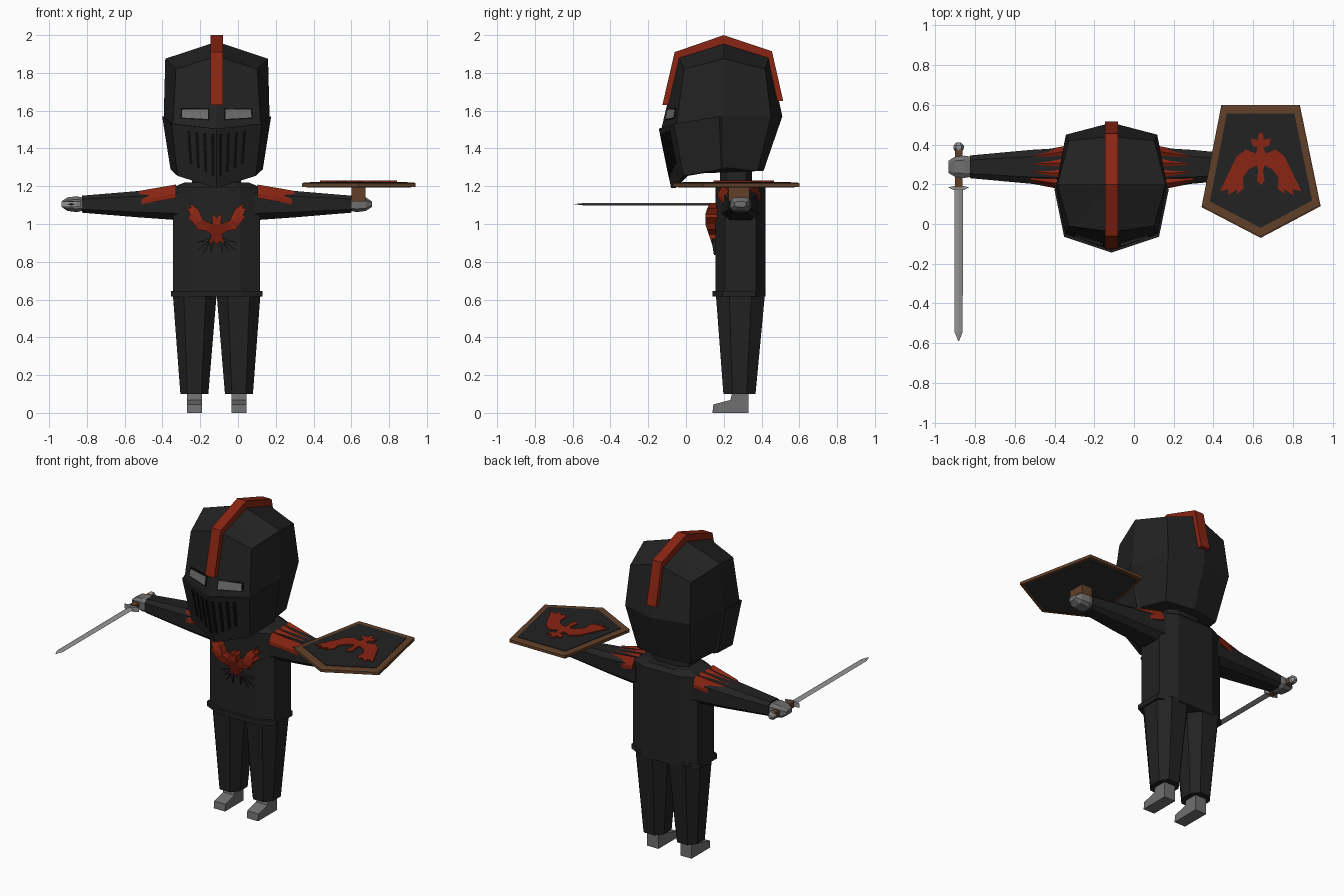
import bpy, bmesh, math
from mathutils import Vector

if "Cube" in bpy.data.objects:
    bpy.data.objects.remove(bpy.data.objects["Cube"])

CX = -0.113  # body centre line


def material(name, r, g, b):
    m = bpy.data.materials.new(name)
    m.diffuse_color = (r, g, b, 1)
    m.use_nodes = True
    m.node_tree.nodes["Principled BSDF"].inputs["Base Color"].default_value = m.diffuse_color
    return m


BLACK = material("black armour", .016, .016, .016)
SLIT = material("slit black", .004, .004, .004)
RED = material("red trim", .25, .018, .006)
BROWN = material("brown leather", .12, .052, .022)
GREY = material("grey metal", .16, .16, .16)
STEEL = material("blade steel", .3, .3, .3)
UNDER = material("dark shield back", .03, .03, .03)


def make(name, verts, faces, mat):
    bm = bmesh.new()
    vs = [bm.verts.new(v) for v in verts]
    for f in faces:
        bm.faces.new([vs[i] for i in f])
    bmesh.ops.recalc_face_normals(bm, faces=bm.faces[:])
    me = bpy.data.meshes.new(name)
    bm.to_mesh(me)
    bm.free()
    me.materials.append(mat)
    ob = bpy.data.objects.new(name, me)
    bpy.context.collection.objects.link(ob)
    return ob


def loft(name, rings, mat):
    """Skin a list of equal closed rings and cap both ends."""
    n, k = len(rings[0]), len(rings)
    faces = [(r * n + i, r * n + (i + 1) % n, (r + 1) * n + (i + 1) % n, (r + 1) * n + i)
             for r in range(k - 1) for i in range(n)]
    faces += [tuple(range(n)), tuple(range((k - 1) * n, k * n))]
    return make(name, [p for ring in rings for p in ring], faces, mat)


def oct_ring(cx, cy, z, hx, hy, fx=.55, fy=.62):
    pts = [(fx, -1), (1, -fy), (1, fy), (fx, 1), (-fx, 1), (-1, fy), (-1, -fy), (-fx, -1)]
    return [(cx + a * hx, cy + b * hy, z) for a, b in pts]


def box(name, x, y, z, mat):
    return loft(name, [[(x[0], y[0], h), (x[1], y[0], h), (x[1], y[1], h), (x[0], y[1], h)] for h in z], mat)


def mirrored(half):
    """Close a half outline that starts and ends on the centre line."""
    return half + [(-a, b) for a, b in reversed(half) if a > 0]


# Torso, belt and neck
loft("torso", [oct_ring(CX, .288, .62, .23, .133), oct_ring(CX, .288, 1.195, .23, .133),
               oct_ring(CX, .288, 1.22, .17, .11)], BLACK)
loft("belt", [oct_ring(CX, .28, z, .243, .14) for z in (.615, .645)], BLACK)
loft("neck", [oct_ring(CX, .265, z, .13, .085) for z in (1.2, 1.36)], BLACK)

# Helmet: half ring points run from front ridge to back ridge
TOP = [(0, -.04, 1.89), (.215, -.01, 1.82), (.272, .2, 1.875), (.215, .42, 1.82), (0, .44, 1.89)]
MID = [(0, -.13, 1.505), (.232, -.05, 1.53), (.28, .19, 1.57), (.23, .45, 1.57), (0, .51, 1.57)]
LOW = [(0, -.065, 1.2), (.2, .0, 1.265), (.235, .2, 1.3), (.19, .38, 1.28), (0, .41, 1.28)]


def full(half):
    ring = half + [(-x, y, z) for x, y, z in half[3:0:-1]]
    return [(CX + x, y, z) for x, y, z in ring]


rings = [full(LOW), full(MID), full(TOP)]
hv = [p for r in rings for p in r] + [(CX, .2, 1.965)]
hf = [(r * 8 + i, r * 8 + (i + 1) % 8, r * 8 + 8 + (i + 1) % 8, r * 8 + 8 + i) for r in (0, 1) for i in range(8)]
hf += [(16 + i, 16 + (i + 1) % 8, 24) for i in range(8)] + [tuple(range(8))]
make("helmet", hv, hf, BLACK)

# Visor: raised plate over the lower front of the helmet
VM = [(x * 1.03, y - .014, z) for x, y, z in MID[:3]]
VL = [(x * 1.04, y - .014, z - .01) for x, y, z in LOW[:3]]


def arc(half):
    return [(CX - x, y, z) for x, y, z in half[:0:-1]] + [(CX + x, y, z) for x, y, z in half]


inner = [[(CX + (x - CX) * .93, y + .025, z) for x, y, z in arc(r)] for r in (VM, VL)]
loft("visor", [[m, l, li, mi] for m, l, li, mi in zip(arc(VM), arc(VL), inner[1], inner[0])], BLACK)


def face_plate(name, upper, lower, u0, u1, v0, v1, side, mat):
    """Thin plate on a front helmet facet, placed by facet coordinates."""
    def at(u, v):
        a = Vector(upper[0]).lerp(Vector(upper[1]), u)
        b = Vector(lower[0]).lerp(Vector(lower[1]), u)
        p = a.lerp(b, v)
        return CX + side * p.x, p.y, p.z
    quad = [at(u0, v0), at(u1, v0), at(u1, v1), at(u0, v1)]
    return loft(name, [[(x, y + d, z) for x, y, z in quad] for d in (-.005, .004)], mat)


for side, tag in ((1, "right"), (-1, "left")):
    face_plate("eye_rim_" + tag, TOP, MID, .17, .83, .715, .895, side, SLIT)
    eye = face_plate("eye_" + tag, TOP, MID, .2, .8, .735, .875, side, GREY)
    eye.location.y = -.002
    for i in range(4):
        u = (.021 + .042 * i) / .235
        face_plate(f"visor_slit_{tag}_{i}", VM, VL, u - .037, u + .037, .1, .82 - .04 * i, side, SLIT)

# Crest strip over the helmet, as outer and inner paths in y and z
outer = [(-.125, 1.63), (-.06, 1.91), (.2, 2.0), (.455, 1.915), (.515, 1.65)]
inside = [(-.085, 1.63), (-.02, 1.87), (.2, 1.94), (.42, 1.87), (.475, 1.65)]
loft("crest", [[(CX - .033, *o), (CX + .033, *o), (CX + .033, *i), (CX - .033, *i)]
               for o, i in zip(outer, inside)], RED)

# Limbs, repeated on both sides
for s, tag in ((1, "right"), (-1, "left")):
    def arm_ring(d, cz, hy, hz):
        return [(CX + s * d, y, z) for y, z, _ in
                [(p[0], p[1], 0) for p in oct_ring(.288, cz, 0, hy, hz, .6, .6)]]
    loft("arm_" + tag, [arm_ring(.2, 1.11, .098, .09), arm_ring(.41, 1.105, .085, .07),
                        arm_ring(.713, 1.105, .057, .045)], BLACK)
    # Shoulder pad of four ridged strips fanned along the arm
    for i in range(4):
        def strip(d, half, z):
            w = half / 2
            y0 = .282 - half + i * w
            drop = (.035 if i == 0 else 0, .035 if i == 3 else 0)
            x = CX + s * d
            return [(x, y0, z - drop[0]), (x, y0 + w * .5, z + .012), (x, y0 + w, z - drop[1]),
                    (x, y0 + w, z - .06), (x, y0, z - .06)]
        loft(f"shoulder_pad_{tag}_{i}", [strip(.215, .115, 1.197), strip(.412, .077, 1.163)], RED)
    # Leg and foot
    loft("leg_" + tag, [oct_ring(CX + s * .116, .288, .63, .116, .13, .5, .45),
                        oct_ring(CX + s * .118, .283, .1, .074, .085, .5, .45)], BLACK)
    foot = [(.33, 0), (.14, 0), (.145, .045), (.235, .068), (.245, .11), (.33, .11)]
    loft("foot_" + tag, [[(CX + s * .1175 + d, y, z) for y, z in foot] for d in (-.04, .04)], GREY)
    # Hand, a fist tapering outwards
    hand = [(.705, .05, .034), (.74, .056, .042), (.79, .05, .036), (.822, .03, .014)]
    loft("hand_" + tag, [arm_ring(d, 1.105, a, b) for d, a, b in hand], GREY)

# Sword pointing forwards from the left hand
SX, SZ = -.883, 1.105
blade = [(.18, .022), (-.545, .02), (-.59, .002)]
loft("sword_blade", [[(SX - w, y, SZ), (SX, y, SZ - .3 * w), (SX + w, y, SZ), (SX, y, SZ + .3 * w)]
                     for y, w in blade], STEEL)
loft("sword_guard", [[(SX + x, y, z) for x, y in ((-.052, .185), (-.025, .17), (.025, .17), (.052, .185),
                                                   (.02, .192), (-.02, .192))]
                     for z in (SZ - .014, SZ + .014)], STEEL)
box("sword_grip", (SX - .018, SX + .018), (.185, .38), (SZ - .018, SZ + .018), BROWN)


def y_ring(y, r):
    return [(SX + r * math.cos(a * math.pi / 3), y, SZ + r * math.sin(a * math.pi / 3)) for a in range(6)]


loft("sword_pommel", [y_ring(.365, .018), y_ring(.38, .026), y_ring(.395, .026), y_ring(.41, .012)], STEEL)

# Shield lying flat above the right hand
SHX, SHY = .638, .29
outline = [(.44, .6), (.835, .6), (.94, .09), (.638, -.07), (.34, .085)]


def shield_ring(scale, z):
    return [(SHX + (x - SHX) * scale, SHY + (y - SHY) * scale, z) for x, y in outline]


loft("shield_rim", [shield_ring(1, .003 + 1.194), shield_ring(1, 1.215), shield_ring(.97, 1.22)], BROWN)
loft("shield_face", [shield_ring(.86, z) for z in (1.215, 1.223)], BLACK)
loft("shield_back", [shield_ring(.92, z) for z in (1.192, 1.2)], UNDER)
box("shield_handle", (.6, .675), (.225, .335), (1.12, 1.195), BROWN)

# Winged emblem on the shield
bird = mirrored([(0, .465), (.014, .445), (.014, .425), (.05, .43), (.042, .395), (.015, .385), (.025, .355),
                 (.075, .375), (.12, .34), (.155, .27), (.205, .165), (.16, .175), (.165, .145), (.12, .175),
                 (.12, .15), (.085, .18), (.09, .235), (.06, .275), (.02, .295), (.012, .27), (.02, .22), (0, .195)])
loft("shield_emblem", [[(SHX + x, y, z) for x, y in bird] for z in (1.22, 1.229)], RED)

# Winged emblem standing out from the chest
chest = mirrored([(0, 1.03), (.014, 1.055), (.026, 1.04), (.022, 1.0), (.07, 1.02), (.095, 1.075), (.145, 1.112),
                  (.135, 1.085), (.158, 1.085), (.14, 1.05), (.152, 1.035), (.12, 1.0), (.105, .97), (.06, .965),
                  (.028, .945), (.042, .895), (.015, .91), (0, .885)])


def bulge(z):
    return .102 + max(0, z - 1.06) * .5 + max(0, 1.0 - z) * .33


ob = loft("chest_emblem", [[(CX + x, y if y else bulge(z), z) for x, z in chest] for y in (0, .17)], RED)
ob.modifiers.new("triangles", 'TRIANGULATE')

# Dark tail feathers below the chest emblem
for s in (-1, 1):
    for i, (x, z) in enumerate(((.03, .835), (.08, .835), (.12, .85), (.12, .9))):
        a, b = (CX + s * .012, .93), (CX + s * .035, .91)
        loft(f"tail_feather_{s}_{i}", [[(a[0], y, a[1]), (b[0], y, b[1]), (CX + s * x, y + .012, z)]
                                       for y in (.136, .16)], BLACK)
